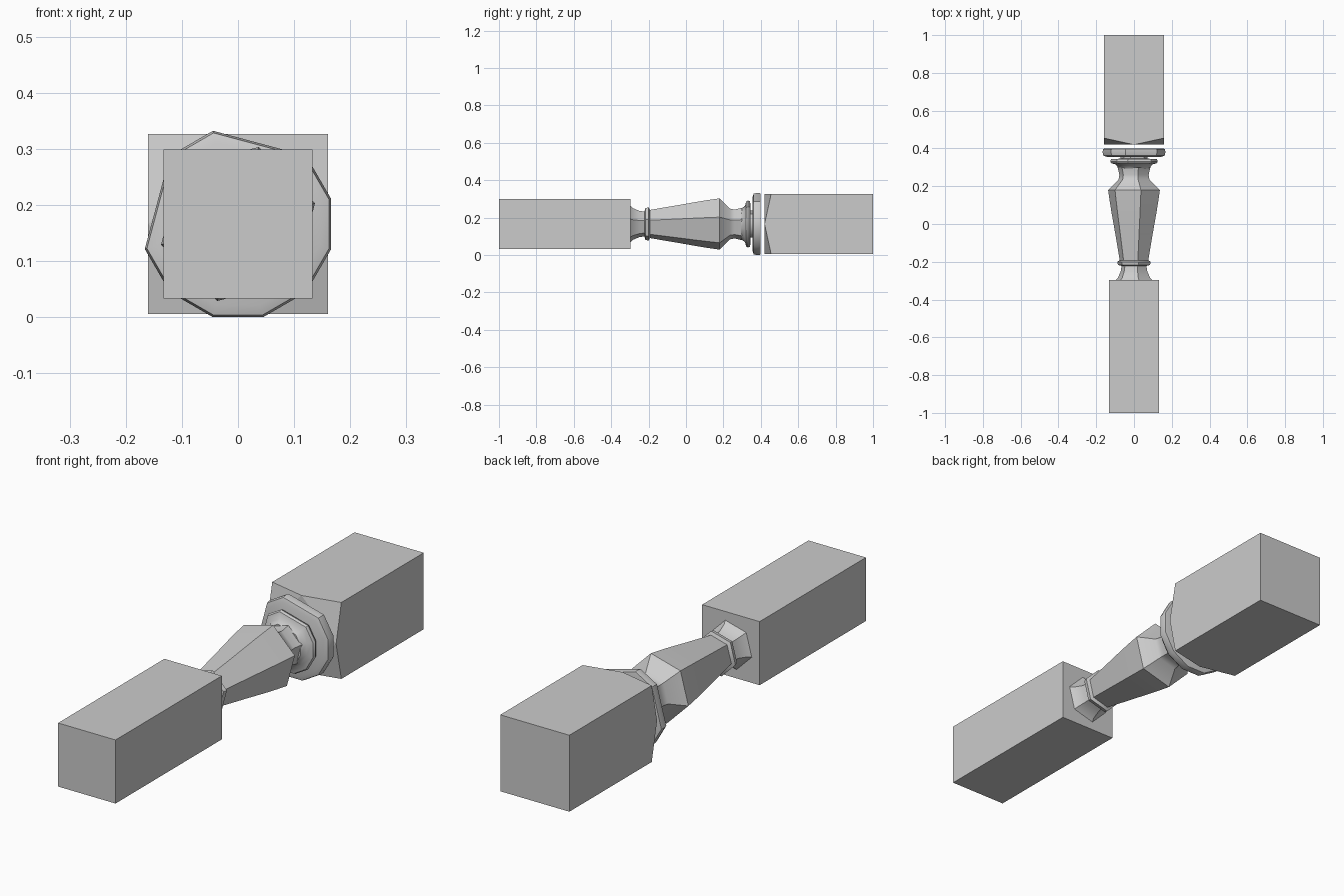
import bpy, bmesh, math

if "Cube" in bpy.data.objects:
    bpy.data.objects.remove(bpy.data.objects["Cube"])

CZ = 0.166  # height of the turning axis


def finish(name, bm, smooth=False):
    bmesh.ops.recalc_face_normals(bm, faces=bm.faces)
    me = bpy.data.meshes.new(name)
    bm.to_mesh(me)
    bm.free()
    ob = bpy.data.objects.new(name, me)
    bpy.context.collection.objects.link(ob)
    if smooth:
        bpy.ops.object.select_all(action='DESELECT')
        ob.select_set(True)
        bpy.context.view_layer.objects.active = ob
        bpy.ops.object.shade_smooth_by_angle(angle=math.radians(40))
    return ob


def turning(name, profile, angles):
    """Coarse lathe along y: profile of (y, radius), ring vertices at angles."""
    bm = bmesh.new()
    rings = [[bm.verts.new((r * math.cos(math.radians(a)), y, CZ + r * math.sin(math.radians(a))))
              for a in angles] for y, r in profile]
    n = len(angles)
    for a, b in zip(rings, rings[1:]):
        for i in range(n):
            j = (i + 1) % n
            bm.faces.new((a[i], a[j], b[j], b[i]))
    bm.faces.new(rings[0])
    bm.faces.new(rings[-1])
    return finish(name, bm, True)


def block(name, h, y_end, y_corner, y_mid):
    """Square block whose inner end has its corners cut back."""
    bm = bmesh.new()
    corners = [(-h, -h), (h, -h), (h, h), (-h, h)]
    outer = [bm.verts.new((x, y_end, CZ + z)) for x, z in corners]
    inner = [bm.verts.new((x, y_corner, CZ + z)) for x, z in corners]
    bm.faces.new(outer)
    if y_corner == y_mid:
        bm.faces.new(inner)
        for i in range(4):
            j = (i + 1) % 4
            bm.faces.new((outer[i], outer[j], inner[j], inner[i]))
    else:
        mids = [bm.verts.new((x, y_mid, CZ + z)) for x, z in [(0, -h), (h, 0), (0, h), (-h, 0)]]
        bm.faces.new(mids)
        for i in range(4):
            j = (i + 1) % 4
            bm.faces.new((outer[i], outer[j], inner[j], mids[i], inner[i]))
            bm.faces.new((inner[i], mids[i], mids[i - 1]))
    return finish(name, bm)


# square end blocks
block("lower_block", 0.133, -1.0, -0.297, -0.297)
block("upper_block", 0.160, 1.0, 0.455, 0.42)

hexagon = [15 + 60 * k for k in range(6)]
collar_angles = [15, 45, 105, 135, 195, 225, 255, 285, 315, 345]

# turned shaft: cove, bead, vase, neck and flared ring
turning("turned_shaft", [
    (-0.297, 0.10), (-0.285, 0.088), (-0.25, 0.073), (-0.222, 0.068),
    (-0.217, 0.088), (-0.20, 0.092), (-0.193, 0.078),
    (-0.05, 0.103), (0.06, 0.123), (0.12, 0.133), (0.18, 0.142),
    (0.235, 0.085), (0.26, 0.08), (0.30, 0.09)], hexagon)
turning("flared_ring", [
    (0.295, 0.085), (0.315, 0.10), (0.322, 0.125), (0.332, 0.13), (0.343, 0.125),
    (0.346, 0.075), (0.36, 0.075)], collar_angles)

# wide collar disc
turning("collar_disc", [(0.356, 0.15), (0.362, 0.168), (0.38, 0.172),
                        (0.397, 0.170), (0.399, 0.16)], collar_angles)
